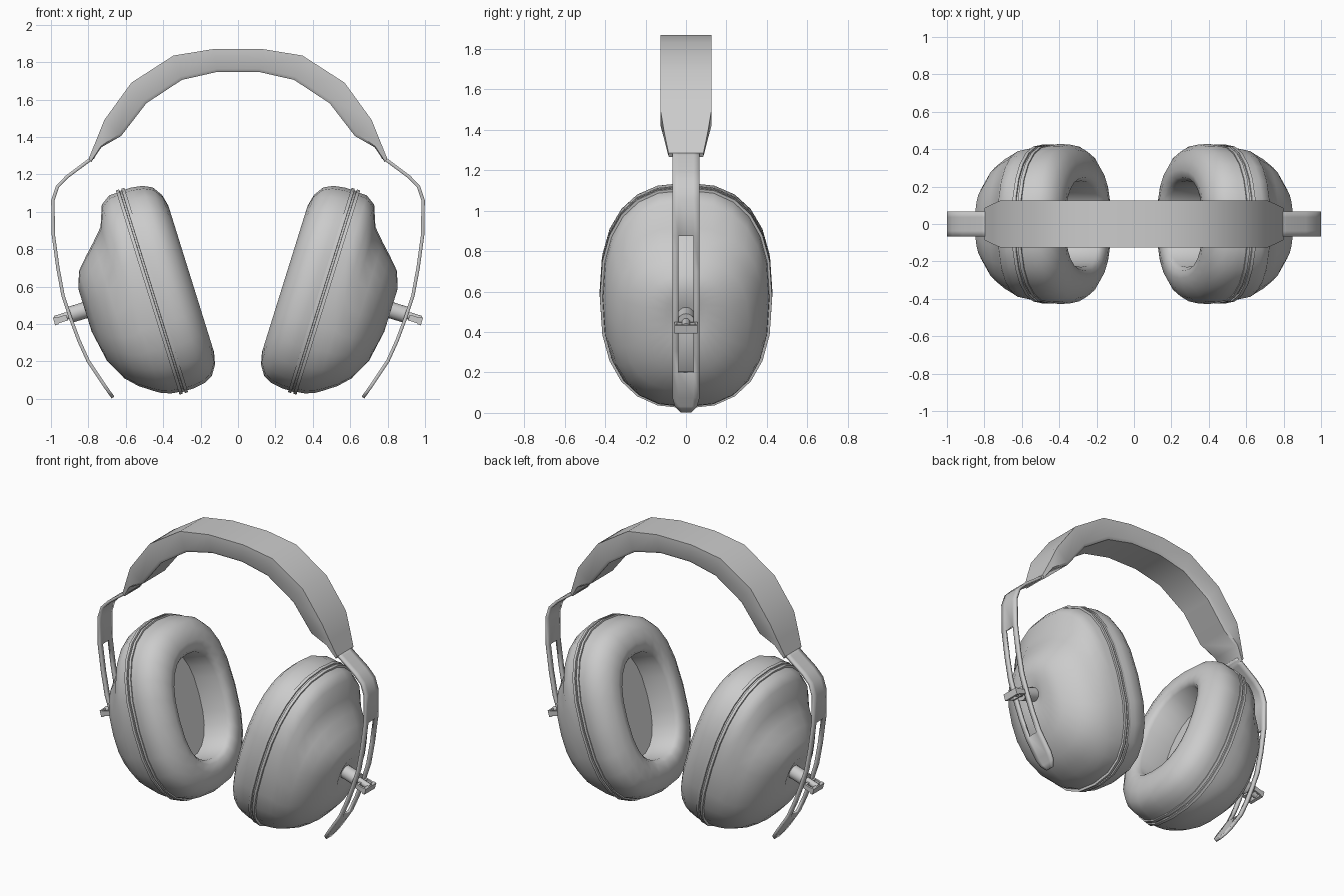
import bpy, bmesh
from math import cos, sin, pi, radians, copysign
from mathutils import Vector

if "Cube" in bpy.data.objects:
    bpy.data.objects.remove(bpy.data.objects["Cube"])

# Tilted ear cup frame: N points outward, U along the cup, Y is front-back
C = Vector((0.46, 0, 0.575))
N = Vector((0.955, 0, -0.298)).normalized()
U = Vector((0.298, 0, 0.955)).normalized()
Y = Vector((0, 1, 0))


def cup(t, y, s):
    return C + N * t + Y * y + U * s


def finish(name, bm, mirror=True, angle=40, solid=0):
    bmesh.ops.recalc_face_normals(bm, faces=bm.faces)
    me = bpy.data.meshes.new(name)
    bm.to_mesh(me)
    bm.free()
    ob = bpy.data.objects.new(name, me)
    bpy.context.collection.objects.link(ob)
    bpy.ops.object.select_all(action='DESELECT')
    ob.select_set(True)
    bpy.context.view_layer.objects.active = ob
    bpy.ops.object.shade_smooth_by_angle(angle=radians(angle))
    if solid:
        m = ob.modifiers.new("Thickness", 'SOLIDIFY')
        m.thickness, m.offset = solid, 0
    if mirror:
        ob.modifiers.new("Mirror", 'MIRROR')
    return ob


def loft(bm, rings, caps=True, closed=False):
    vs = [[bm.verts.new(p) for p in r] for r in rings]
    n = len(vs[0])
    pairs = list(zip(vs, vs[1:])) + ([(vs[-1], vs[0])] if closed else [])
    for a, b in pairs:
        for i in range(n):
            j = (i + 1) % n
            bm.faces.new((a[i], a[j], b[j], b[i]))
    if caps and not closed:
        bm.faces.new(vs[0])
        bm.faces.new(vs[-1])


def oval(t, top, bottom, hw, power=2.45, seg=24):
    mid, hs = (top + bottom) / 2, (top - bottom) / 2
    pts = []
    for i in range(seg):
        c, s = cos(2 * pi * i / seg), sin(2 * pi * i / seg)
        f = lambda v: copysign(abs(v) ** (2 / power), v)
        pts.append(cup(t, hw * f(c), mid + hs * f(s)))
    return pts


def box(bm, t0, t1, y0, y1, s0, s1):
    loft(bm, [[cup(t, y0, s0), cup(t, y1, s0), cup(t, y1, s1), cup(t, y0, s1)]
              for t in (t0, t1)])


# Outer shell: stacked ovals, stepping in at the top to make the dent
bm = bmesh.new()
loft(bm, [oval(*r) for r in (
    (0.0, 0.56, -0.56, 0.415), (0.066, 0.557, -0.552, 0.41),
    (0.118, 0.522, -0.532, 0.40), (0.16, 0.41, -0.505, 0.385),
    (0.22, 0.345, -0.462, 0.355), (0.28, 0.285, -0.40, 0.31),
    (0.34, 0.22, -0.285, 0.21), (0.372, 0.13, -0.11, 0.10),
    (0.35, 0.06, -0.05, 0.05))])
finish("ear_shell", bm, angle=50)

# Seam: two thin rims with a groove between
bm = bmesh.new()
loft(bm, [oval(t, h, -h, h - 0.146) for t, h in (
    (-0.024, 0.55), (-0.024, 0.572), (-0.006, 0.572), (-0.005, 0.563),
    (0.005, 0.563), (0.006, 0.572), (0.024, 0.572), (0.024, 0.55))], closed=True)
finish("seam_ring", bm)

# Ear cushion with a deep hole
bm = bmesh.new()
loft(bm, [oval(t, h, -h, w) for t, h, w in (
    (-0.01, 0.562, 0.418), (-0.06, 0.562, 0.428), (-0.12, 0.553, 0.425),
    (-0.17, 0.528, 0.395), (-0.205, 0.475, 0.345), (-0.22, 0.41, 0.29),
    (-0.212, 0.36, 0.25), (-0.185, 0.335, 0.23), (0.03, 0.335, 0.23))])
finish("ear_cushion", bm, angle=50)

# Headband: thick arched bar (outer x, z, inner x, z, half width)
half = [(0.13, 1.87, 0.11, 1.748, 0.125), (0.345, 1.835, 0.30, 1.705, 0.125),
        (0.57, 1.69, 0.49, 1.58, 0.125), (0.715, 1.49, 0.625, 1.405, 0.125),
        (0.757, 1.385, 0.73, 1.345, 0.107), (0.798, 1.285, 0.785, 1.265, 0.086)]
full = [(-a, b, -c, d, w) for a, b, c, d, w in reversed(half)] + half
bm = bmesh.new()
rings = []
for ox, oz, ix, iz, w in full:
    o, i = Vector((ox, 0, oz)), Vector((ix, 0, iz))
    k = i.lerp(o, 0.13)
    rings.append([o - Y * w, o + Y * w, k + Y * w, i + Y * (w - 0.012),
                  i - Y * (w - 0.012), k - Y * w])
loft(bm, rings)
finish("headband", bm, mirror=False)

# Side strap: bent strip with a long slot and a rounded lower end
path = [(0.77, 1.295), (0.807, 1.267), (0.914, 1.187), (0.965, 1.135), (0.99, 1.06),
        (0.987, 0.875), (0.963, 0.70), (0.935, 0.55), (0.895, 0.43), (0.85, 0.31),
        (0.80, 0.20), (0.72, 0.08), (0.69, 0.037), (0.668, 0.007)]
bm = bmesh.new()
rows = []
for x, z in path:
    w = 0.067 if z > 0.05 else (0.055 if z > 0.02 else 0.025)
    rows.append([bm.verts.new((x, y * w, z)) for y in (-1, -0.55, 0.55, 1)])
for k, (a, b) in enumerate(zip(rows, rows[1:])):
    for j in range(3):
        if not (j == 1 and 5 <= k < 10):
            bm.faces.new((a[j], a[j + 1], b[j + 1], b[j]))
finish("side_strap", bm, solid=0.018)

# Pivot knob and shaft through the slot
bm = bmesh.new()
for t0, t1, r in ((0.33, 0.455, 0.044), (0.45, 0.54, 0.02)):
    loft(bm, [[cup(t, r * cos(pi * i / 8), 0.01 + r * sin(pi * i / 8))
               for i in range(16)] for t in (t0, t1)])
finish("pivot_knob", bm)

# Clip outside the strap: two legs and an end plate
bm = bmesh.new()
box(bm, 0.53, 0.548, -0.056, 0.056, -0.02, 0.022)
for y in (-0.05, 0.05):
    box(bm, 0.475, 0.535, y - 0.006, y + 0.006, -0.015, 0.017)
box(bm, 0.475, 0.487, -0.056, 0.056, -0.015, 0.017)
finish("pivot_clip", bm)
